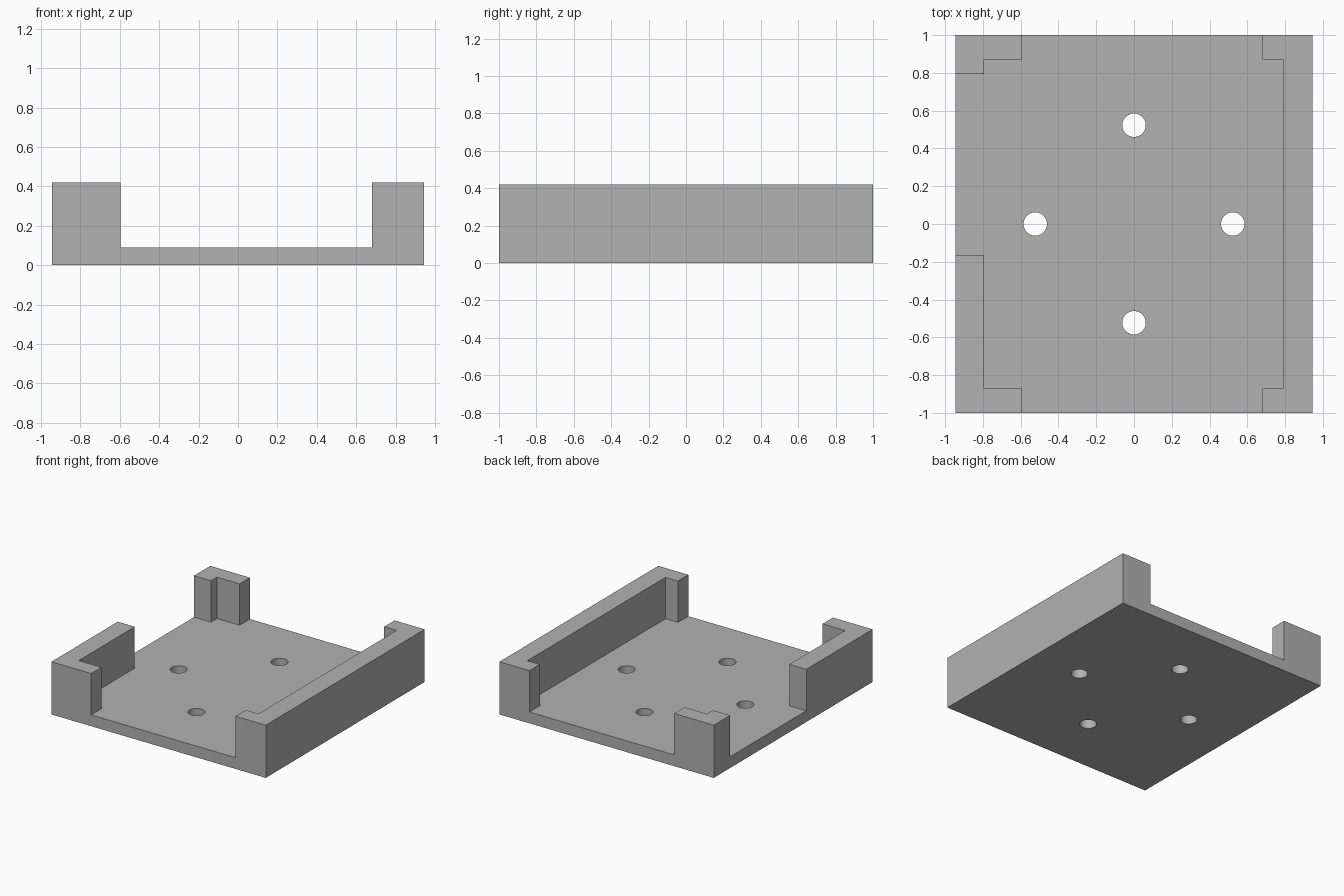
import bpy
import bmesh
from math import radians

default = bpy.data.objects.get("Cube")
if default:
    bpy.data.objects.remove(default, do_unlink=True)

HALF_X, HALF_Y, HEIGHT, FLOOR = 0.945, 1.0, 0.42, 0.09
HOLE_RADIUS, HOLE_OFFSET = 0.062, 0.523

grey = bpy.data.materials.new("plain grey")
grey.use_nodes = True
grey.diffuse_color = (0.445, 0.445, 0.445, 1)
grey.node_tree.nodes["Principled BSDF"].inputs["Base Color"].default_value = grey.diffuse_color


def prism(name, outline, bottom, top):
    """Extrude a flat outline upwards into a closed solid."""
    bm = bmesh.new()
    face = bm.faces.new([bm.verts.new((x, y, bottom)) for x, y in outline])
    walls = bmesh.ops.extrude_face_region(bm, geom=[face])["geom"]
    verts = [v for v in walls if isinstance(v, bmesh.types.BMVert)]
    bmesh.ops.translate(bm, verts=verts, vec=(0, 0, top - bottom))
    bmesh.ops.recalc_face_normals(bm, faces=bm.faces)
    mesh = bpy.data.meshes.new(name)
    bm.to_mesh(mesh)
    bm.free()
    obj = bpy.data.objects.new(name, mesh)
    bpy.context.collection.objects.link(obj)
    mesh.materials.append(grey)
    return obj


def cut(target, cutter):
    """Subtract the cutter, then discard it."""
    cutter.hide_render = True
    mod = target.modifiers.new("cut", 'BOOLEAN')
    mod.operation = 'DIFFERENCE'
    mod.solver = 'EXACT'
    mod.object = cutter
    bpy.context.view_layer.objects.active = target
    bpy.ops.object.modifier_apply(modifier=mod.name)
    bpy.data.objects.remove(cutter, do_unlink=True)


# Solid block of the tray
tray = prism("tray", [(-HALF_X, -HALF_Y), (HALF_X, -HALF_Y),
                      (HALF_X, HALF_Y), (-HALF_X, HALF_Y)], 0, HEIGHT)

# Pocket, open at the front, back and part of the right side
OUT = 1.2
pocket = [(-0.595, -OUT), (0.68, -OUT), (0.68, -0.87), (0.79, -0.87),
          (0.79, 0.87), (0.68, 0.87), (0.68, OUT), (-0.595, OUT),
          (-0.595, 0.87), (-0.795, 0.87), (-0.795, 0.795), (-OUT, 0.795),
          (-OUT, -0.165), (-0.795, -0.165), (-0.795, -0.87), (-0.595, -0.87)]
cut(tray, prism("pocket_cutter", pocket, FLOOR, HEIGHT + 0.2))

# Four round holes through the floor
for dx, dy in ((1, 0), (-1, 0), (0, 1), (0, -1)):
    bpy.ops.mesh.primitive_cylinder_add(
        vertices=48, radius=HOLE_RADIUS, depth=0.4,
        location=(dx * HOLE_OFFSET, dy * HOLE_OFFSET, FLOOR / 2))
    hole = bpy.context.object
    hole.name = "hole_cutter"
    hole.data.materials.append(grey)
    cut(tray, hole)

# Smooth hole walls, sharp edges elsewhere
bpy.ops.object.select_all(action='DESELECT')
tray.select_set(True)
bpy.context.view_layer.objects.active = tray
bpy.ops.object.shade_smooth_by_angle(angle=radians(30))
